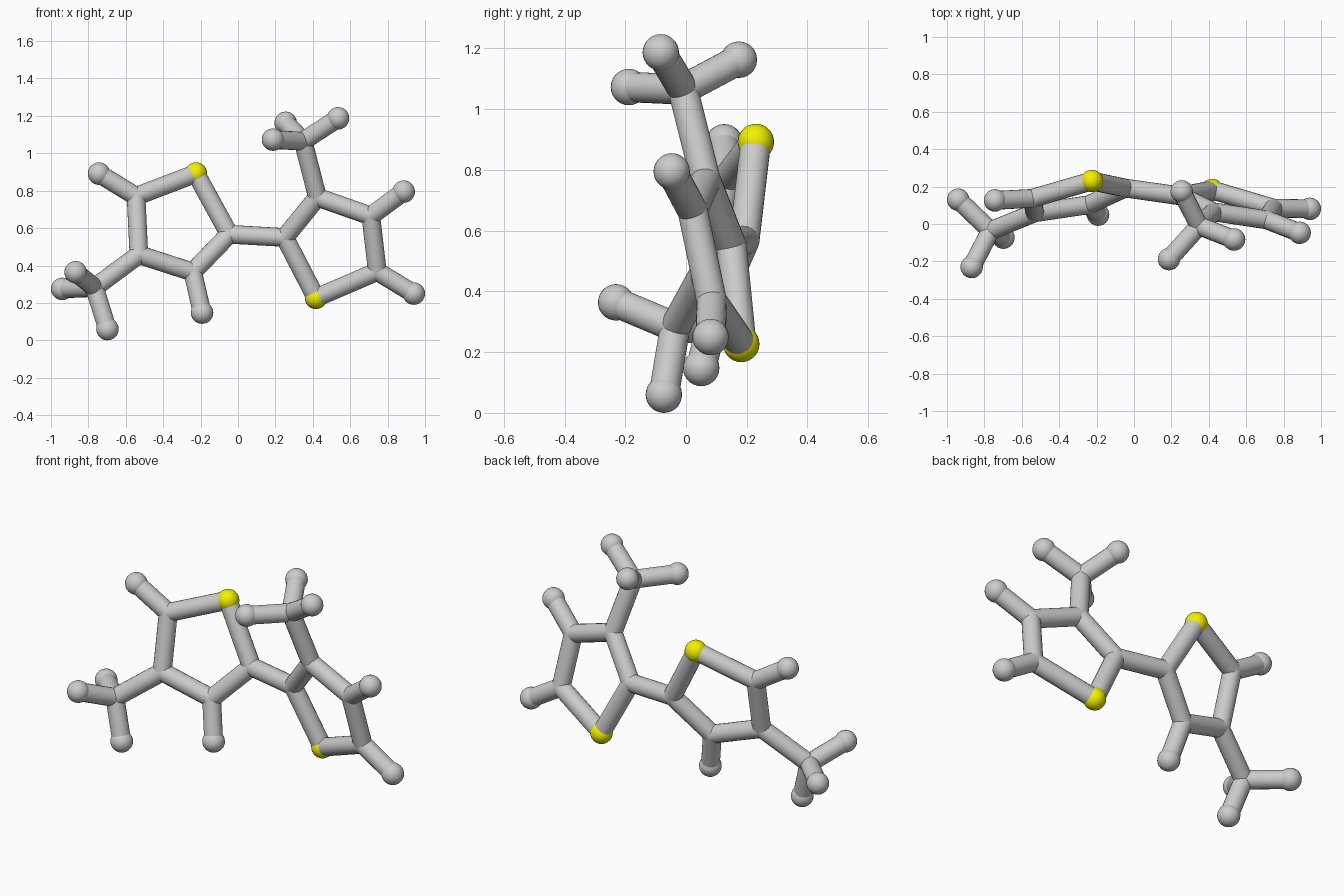
import bpy
from mathutils import Vector

if "Cube" in bpy.data.objects:
    bpy.data.objects.remove(bpy.data.objects["Cube"])

BALL_R, JOINT_R, BOND_R = 0.06, 0.05, 0.05

yellow = bpy.data.materials.new("yellow")
yellow.diffuse_color = (0.9, 0.88, 0.0, 1)
yellow.use_nodes = True
yellow.node_tree.nodes["Principled BSDF"].inputs["Base Color"].default_value = yellow.diffuse_color

# Atom positions: s = sulphur, c = carbon joint, h = hydrogen ball
atoms = {
    # left ring
    "s1": (-0.225, 0.23, 0.892), "c1": (-0.545, 0.137, 0.77),
    "c2": (-0.53, 0.06, 0.458), "c3": (-0.242, 0.103, 0.365),
    "c4": (-0.047, 0.192, 0.567),
    "h1": (-0.743, 0.126, 0.891), "h3": (-0.192, 0.05, 0.148),
    # left methyl
    "c5": (-0.767, -0.036, 0.282), "h5a": (-0.868, -0.23, 0.364),
    "h5b": (-0.94, 0.13, 0.275), "h5c": (-0.698, -0.073, 0.06),
    # right ring
    "c6": (0.25, 0.15, 0.55), "s2": (0.417, 0.182, 0.227),
    "c7": (0.425, 0.065, 0.765), "c8": (0.71, 0.022, 0.665),
    "c9": (0.745, 0.085, 0.368),
    "h8": (0.886, -0.047, 0.795), "h9": (0.94, 0.081, 0.25),
    # right methyl
    "c10": (0.348, -0.01, 1.065), "h10a": (0.535, -0.083, 1.187),
    "h10b": (0.255, 0.174, 1.163), "h10c": (0.187, -0.188, 1.073),
}

bonds = ("s1-c1 c1-c2 c2-c3 c3-c4 c4-s1 c1-h1 c3-h3 c2-c5 c5-h5a c5-h5b c5-h5c "
         "c4-c6 c6-s2 c6-c7 c7-c8 c8-c9 c9-s2 c8-h8 c9-h9 "
         "c7-c10 c10-h10a c10-h10b c10-h10c")

kinds = {"s": ("sulphur_ball", BALL_R), "c": ("carbon_joint", JOINT_R),
         "h": ("hydrogen_ball", BALL_R)}


def smooth(ob):
    bpy.ops.object.shade_smooth_by_angle(angle=0.7)


# Balls and joints
for key, pos in atoms.items():
    label, radius = kinds[key[0]]
    bpy.ops.mesh.primitive_uv_sphere_add(segments=24, ring_count=14,
                                         radius=radius, location=pos)
    ob = bpy.context.object
    ob.name = f"{label}_{key[1:]}"
    smooth(ob)
    if key[0] == "s":
        ob.data.materials.append(yellow)

# Bonds: straight rods between ball centres
for pair in bonds.split():
    a, b = (Vector(atoms[k]) for k in pair.split("-"))
    bpy.ops.mesh.primitive_cylinder_add(vertices=20, radius=BOND_R,
                                        depth=(b - a).length, location=(a + b) / 2)
    ob = bpy.context.object
    ob.rotation_euler = (b - a).to_track_quat("Z", "Y").to_euler()
    ob.name = "bond_" + pair.replace("-", "_")
    smooth(ob)
